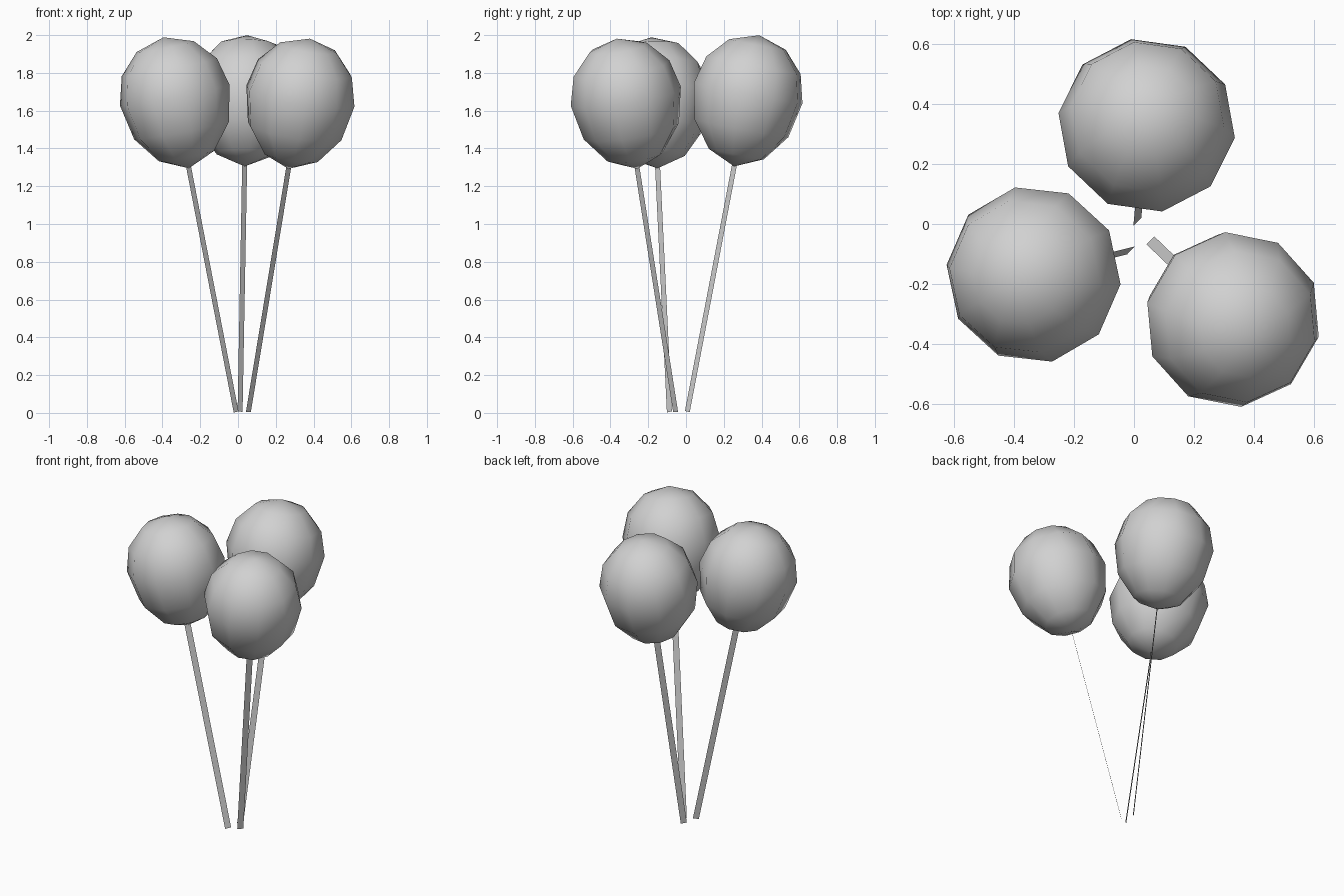
import bpy, bmesh, math
from mathutils import Vector, Matrix

cube = bpy.data.objects.get("Cube")
if cube:
    bpy.data.objects.remove(cube, do_unlink=True)

grey = bpy.data.materials.new("light_grey")
grey.use_nodes = True
COLOUR = (0.64, 0.64, 0.64, 1)
grey.diffuse_color = COLOUR
grey.node_tree.nodes["Principled BSDF"].inputs["Base Color"].default_value = COLOUR

SIDES = 10
LENGTH = 0.707
# (radius, height) of each ring between the two poles
PROFILE = [(0.15, 0.066), (0.257, 0.205), (0.297, 0.395), (0.258, 0.545), (0.155, 0.657)]
STRING_WIDTH = 0.037


def add_object(name, bm, smooth):
    mesh = bpy.data.meshes.new(name)
    for face in bm.faces:
        face.smooth = smooth
    bm.to_mesh(mesh)
    bm.free()
    mesh.materials.append(grey)
    obj = bpy.data.objects.new(name, mesh)
    bpy.context.collection.objects.link(obj)
    return obj


def balloon(name, neck, axis, turn):
    """Egg-shaped lathe standing on its neck point and leaning along axis."""
    bm = bmesh.new()
    low = bm.verts.new((0, 0, 0))
    top = bm.verts.new((0, 0, LENGTH))
    rings = []
    for r, h in PROFILE:
        angles = [math.radians(turn) + math.tau * i / SIDES for i in range(SIDES)]
        rings.append([bm.verts.new((r * math.cos(a), r * math.sin(a), h)) for a in angles])
    for i in range(SIDES):
        j = (i + 1) % SIDES
        bm.faces.new((low, rings[0][j], rings[0][i]))
        for a, b in zip(rings, rings[1:]):
            bm.faces.new((a[i], a[j], b[j], b[i]))
        bm.faces.new((rings[-1][i], rings[-1][j], top))
    lean = Vector((0, 0, 1)).rotation_difference(axis)
    obj = add_object(name, bm, True)
    obj.matrix_world = Matrix.Translation(neck) @ lean.to_matrix().to_4x4()


def string(name, foot, neck, axis):
    """Flat ribbon from the foot to the balloon neck."""
    side = Vector((1, 1, 0)).normalized()
    side = (side - axis * side.dot(axis)).normalized() * STRING_WIDTH / 2
    end = neck + axis * 0.01
    bm = bmesh.new()
    bm.faces.new([bm.verts.new(p) for p in (foot - side, foot + side, end + side, end - side)])
    add_object(name, bm, False)


# name, foot of string, neck of balloon, turn of the facets
BALLOONS = [
    ("right", (-0.010, -0.088, 0.005), (-0.260, -0.150, 1.295), -6),
    ("left", (0.055, -0.055, 0.005), (0.267, -0.258, 1.292), -12),
    ("back", (0.011, 0.007, 0.007), (0.035, 0.255, 1.305), -8),
]
for name, foot, neck, turn in BALLOONS:
    foot, neck = Vector(foot), Vector(neck)
    axis = (neck - foot).normalized()
    balloon(name + "_balloon", neck, axis, turn)
    string(name + "_string", foot, neck, axis)
